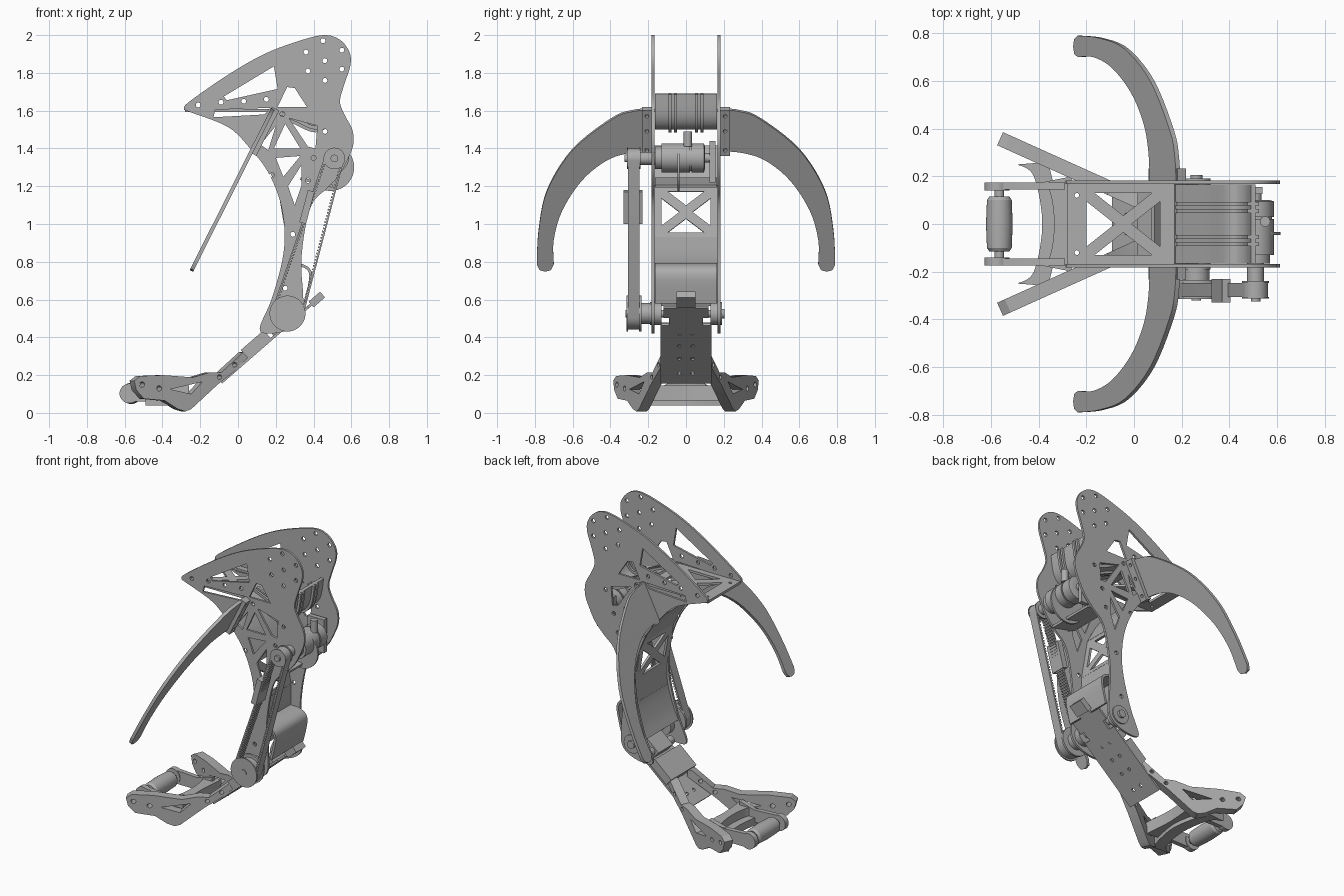
import bpy
import bmesh
from math import sin, cos, pi, acos, atan2
from mathutils import Matrix, Vector

cube = bpy.data.objects.get("Cube")
if cube:
    bpy.data.objects.remove(cube)

metal = bpy.data.materials.new("plain_grey")
metal.use_nodes = True
grey = (0.42, 0.42, 0.42, 1)
metal.diffuse_color = grey
metal.node_tree.nodes["Principled BSDF"].inputs["Base Color"].default_value = grey


def frame(origin, u, v):
    """Matrix taking flat (u, v) drawings into space, thickness along the normal."""
    u, v = Vector(u), Vector(v)
    w = u.cross(v).normalized()
    return Matrix.Translation(origin) @ Matrix((u, v, w)).transposed().to_4x4()


def side(y):
    return frame((0, y, 0), (1, 0, 0), (0, 0, 1))


def circle(x, z, r, count=16):
    return [(x + r * cos(2 * pi * i / count), z + r * sin(2 * pi * i / count)) for i in range(count)]


def smooth(points, steps=5, closed=True):
    """Catmull-Rom curve through the points."""
    n, out = len(points), []
    for i in range(n if closed else n - 1):
        pick = [(i + k) % n if closed else min(max(i + k, 0), n - 1) for k in (-1, 0, 1, 2)]
        a, b, c, d = (Vector(points[k]) for k in pick)
        for s in range(steps):
            t = s / steps
            p = b + (c - a) * t / 2 + (a - b * 2.5 + c * 2 - d / 2) * t**2 + (b * 3 - a - c * 3 + d) * t**3 / 2
            out.append(tuple(p))
    return out if closed else out + [tuple(points[-1])]


def finish(name, mesh, matrix=None):
    if matrix:
        mesh.transform(matrix)
    bm = bmesh.new()
    bm.from_mesh(mesh)
    bmesh.ops.remove_doubles(bm, verts=bm.verts, dist=0.0002)
    bmesh.ops.recalc_face_normals(bm, faces=bm.faces)
    bm.to_mesh(mesh)
    bm.free()
    mesh.materials.clear()
    mesh.materials.append(metal)
    obj = bpy.data.objects.new(name, mesh)
    bpy.context.collection.objects.link(obj)
    return obj


def plate(name, outline, thick, matrix, holes=()):
    """Flat filled shape with holes, given a thickness."""
    curve = bpy.data.curves.new(name + "_drawing", "CURVE")
    curve.dimensions, curve.fill_mode, curve.extrude = "2D", "BOTH", thick / 2
    for loop in [outline, *holes]:
        spline = curve.splines.new("POLY")
        spline.points.add(len(loop) - 1)
        for point, (u, v) in zip(spline.points, loop):
            point.co = (u, v, 0, 1)
        spline.use_cyclic_u = True
    helper = bpy.data.objects.new(name + "_drawing", curve)
    mesh = bpy.data.meshes.new_from_object(helper)
    bpy.data.objects.remove(helper)
    mesh.name = name
    return finish(name, mesh, matrix)


def sheet(name, path, thick, half_width, y=0):
    """Bent sheet following an x-z path, spanning y."""
    pts = [Vector(p) for p in path]
    left, right = [], []
    for i, p in enumerate(pts):
        d = (pts[min(i + 1, len(pts) - 1)] - pts[max(i - 1, 0)]).normalized()
        n = Vector((-d.y, d.x)) * thick / 2
        left.append(tuple(p + n))
        right.append(tuple(p - n))
    return plate(name, left + right[::-1], half_width * 2, side(y))


def rod(name, x, z, rings, count=32):
    """Turned part on a y axis; rings are (y, radius) pairs."""
    bm = bmesh.new()
    loops = [[bm.verts.new((u, y, v)) for u, v in circle(x, z, r, count)] for y, r in rings]
    for a, b in zip(loops, loops[1:]):
        for i in range(count):
            j = (i + 1) % count
            bm.faces.new((a[i], a[j], b[j], b[i]))
    bm.faces.new(loops[0])
    bm.faces.new(loops[-1])
    mesh = bpy.data.meshes.new(name)
    bm.to_mesh(mesh)
    bm.free()
    return finish(name, mesh)


def rect(u0, u1, v0, v1):
    return [(u0, v0), (u1, v0), (u1, v1), (u0, v1)]


def cross_windows(u0, u1, v0, v1, gap):
    """Four triangles that leave an X of bars."""
    u, v = (u0 + u1) / 2, (v0 + v1) / 2
    return [[(u0, v0 + gap), (u0, v1 - gap), (u - gap, v)], [(u1, v0 + gap), (u1, v1 - gap), (u + gap, v)],
            [(u0 + gap, v0), (u1 - gap, v0), (u, v - gap)], [(u0 + gap, v1), (u1 - gap, v1), (u, v + gap)]]


# Side frames
frame_outline = smooth([
    (-.285, 1.61), (-.255, 1.65), (-.045, 1.795), (.14, 1.9), (.325, 1.97), (.457, 2), (.54, 1.975),
    (.59, 1.91), (.595, 1.84), (.563, 1.74), (.54, 1.65), (.563, 1.58), (.605, 1.5), (.61, 1.42),
    (.58, 1.34), (.537, 1.26), (.473, 1.19), (.4, 1.12), (.36, 1), (.335, .8), (.345, .62), (.34, .5),
    (.27, .44), (.16, .42), (.115, .45), (.177, .6), (.235, .81), (.246, .97), (.22, 1.13), (.156, 1.28),
    (.06, 1.405), (-.055, 1.515), (-.26, 1.595)])
windows = [
    [(-.075, 1.675), (.19, 1.835), (.21, 1.715), (-.06, 1.655)],
    [(.26, 1.725), (.3, 1.72), (.365, 1.62), (.21, 1.62)],
    [(-.12, 1.605), (.17, 1.615), (.14, 1.58), (-.13, 1.565)],
    [(.27, 1.56), (.42, 1.52), (.41, 1.4), (.37, 1.41)],
    [(.25, 1.53), (.33, 1.4), (.19, 1.4)], [(.2, 1.52), (.12, 1.42), (.16, 1.39)],
    [(.2, 1.35), (.33, 1.36), (.24, 1.25)], [(.335, 1.31), (.335, 1.2), (.3, 1.1), (.265, 1.2)]]
bolt_spots = [
    (-.21, 1.63), (-.09, 1.645), (.03, 1.65), (.15, 1.66), (.36, 1.91), (.45, 1.97), (.55, 1.92),
    (.55, 1.82), (.46, 1.76), (.37, 1.81), (.46, 1.865), (.46, 1.49), (.4, 1.35), (.37, 1.23),
    (.18, 1.26), (.29, .945), (.25, .66), (.235, 1.582)]
bolt_holes = [circle(x, z, .013, 12) for x, z in bolt_spots]

# Side wings, drawn in a leaning plane
wing_top = [(.18, 1.61), (.28, 1.6), (.39, 1.56), (.6, 1.395), (.735, 1.18), (.78, .97), (.79, .79)]
wing_low = [(.7, .79), (.7, .92), (.655, 1.075), (.55, 1.235), (.42, 1.34), (.3, 1.38), (.18, 1.39)]
wing_end = [(.775, .76), (.745, .752), (.715, .76)]
wing_outline = smooth(wing_top, 5, False) + wing_end + smooth(wing_low, 5, False)
lean = .503

# Splayed foot plates
foot_outline = [
    (.04, .325), (.015, .32), (-.1, .215), (-.16, .215), (-.25, .188), (-.41, .2), (-.53, .195), (-.562, .17),
    (-.55, .12), (-.51, .075), (-.4, .065), (-.33, .02), (-.29, .008), (-.26, .02), (-.12, .15), (.045, .28)]
foot_holes = [[(-.37, .125), (-.2, .165), (-.26, .1)], circle(-.52, .15, .014), circle(-.43, .13, .014),
              circle(-.11, .19, .012), circle(-.03, .255, .012)]

for s, word in ((-1, "right"), (1, "left")):
    plate(word + "_side_frame", frame_outline, .014, side(s * .175), windows + bolt_holes)
    plate(word + "_wing", wing_outline, .02, frame((.18 - 1.6 * lean, 0, 0), (0, s, 0), (lean, 0, 1)))
    plate(word + "_wing_mount", rect(.182, .232, 1.37, 1.61), .04,
          frame((.195 - 1.6 * lean, 0, 0), (0, s, 0), (lean, 0, 1)),
          [circle(.207, z, .01) for z in (1.4, 1.5, 1.58)])
    splay = frame((0, s * .105, 0), (1, -.45 * s, 0), (0, 0, 1))
    plate(word + "_foot_plate", foot_outline, .06, splay, foot_holes)
    plate(word + "_toe_bar", [(-.6, .06), (-.58, .15), (-.4, .14), (-.29, .17), (-.29, .08), (-.4, .06)],
          .03, side(s * .16))
    rod(word + "_toe_lug", -.575, .103, [(s * .14, .052), (s * .175, .052)])
    rod(word + "_hinge_knob", .2, .45, [(s * .075, .028), (s * .13, .028)], 20)
    rod(word + "_hinge_boss", .262, .526, [(s * .13, .06), (s * .19, .06), (s * .19, .025), (s * .205, .025)])

# Webs between the side frames
plate("top_web", rect(-.28, .17, -.17, .17), .016, frame((0, 0, 1.6), (1, 0, 0), (0, 1, 0)),
      cross_windows(-.2, .11, -.13, .13, .035) + [circle(-.24, y, .01) for y in (-.12, .12)])
plate("window_web", rect(-.168, .168, .93, 1.2), .015,
      frame((.262 + .93 * .17, 0, 0), (0, 1, 0), (-.17, 0, 1)), cross_windows(-.13, .13, .955, 1.17, .035))
sheet("upper_web", smooth([(.08, 1.41), (.15, 1.32), (.216, 1.2)], 5, False), .015, .168)
sheet("lower_web", smooth([(.262, .93), (.26, .8), (.22, .66), (.18, .57)], 5, False), .015, .168)
sheet("rear_cover", smooth([(.25, .785), (.34, .78), (.385, .73), (.355, .58)], 5, False), .015, .165)

# Ribbed cradle above the motor
cradle = smooth([(.17, 1.61), (.3, 1.555), (.41, 1.51), (.475, 1.56), (.5, 1.69)], 5, False)
sheet("cradle", cradle, .02, .165)
for y in (-.085, -.055, .055, .085):
    sheet("cradle_rib", cradle, .05, .008, y)

# Motor and its fittings
rod("motor", .51, 1.35, [(-.165, .06), (-.13, .06), (-.13, .077), (.02, .077), (.02, .07), (.03, .07),
                         (.03, .077), (.095, .077), (.1, .06), (.1, .025), (.13, .025)])
plate("motor_disc", circle(.49, 1.3, .125, 40), .012, side(-.04))
plate("motor_peg", circle(.55, .01, .022), .08, frame((0, 0, 1.45), (1, 0, 0), (0, 1, 0)))
sheet("motor_shelf", [(.33, 1.24), (.5, 1.2)], .015, .165)
plate("motor_bracket", rect(.42, .54, 1.22, 1.44), .03, side(.14), [circle(.48, z, .012) for z in (1.26, 1.4)])

# Belt drive
low, high = Vector((.262, .526)), Vector((.51, 1.347))


def belt_loop(r_low, r_high, teeth=0):
    gap = high - low
    a, b = atan2(gap.y, gap.x), acos((r_low - r_high) / gap.length)
    arc = [low + Vector((cos(t), sin(t))) * r_low for t in (a + b + (2 * pi - 2 * b) * i / 20 for i in range(21))]
    arc2 = [high + Vector((cos(t), sin(t))) * r_high for t in (a - b + 2 * b * i / 20 for i in range(21))]

    def run(p, q):
        d = (q - p).normalized()
        n = Vector((-d.y, d.x)) * .009
        return [p.lerp(q, (i + k) / teeth) + n * h for i in range(1, teeth - 1)
                for k, h in ((0, 0), (0, 1), (.5, 1), (.5, 0))]
    return [tuple(p) for p in arc + run(arc[-1], arc2[0]) + arc2 + run(arc2[-1], arc[0])]


plate("drive_belt", belt_loop(.084, .052), .06, side(-.277), [belt_loop(.076, .044, 50)])
rod("large_pulley", *low, [(-.32, .02), (-.315, .02), (-.315, .095), (-.306, .095), (-.306, .074), (-.248, .074),
                           (-.248, .095), (-.235, .095), (-.235, .055), (-.18, .055)], 40)
rod("small_pulley", *high, [(-.325, .02), (-.312, .02), (-.312, .057), (-.306, .057), (-.306, .042),
                            (-.248, .042), (-.248, .057), (-.24, .057), (-.24, .035), (-.16, .035)])
rod("hinge_axle", *low, [(-.2, .02), (.2, .02)], 20)
plate("belt_tensioner", [(.325, 1.01), (.36, 1), (.405, 1.17), (.37, 1.18)], .1, side(-.28))

# Ankle plate and block, drawn along the slope
slope = frame((.44, 0, .62), (-.755, 0, -.656), (0, 1, 0))
half = [(0, .045), (.09, .045), (.09, .12), (.17, .12), (.17, .09), (.23, .09), (.23, .135), (.7, .135)]
plate("ankle_plate", half + [(u, -v) for u, v in half[::-1]], .014, slope,
      [circle(u, v, .011, 12) for u in (.3, .4, .5, .62) for v in (-.035, .035)])
plate("ankle_tongue", rect(-.01, .07, -.05, .05), .04, slope)
lift = Matrix.Translation((-.02, 0, .025))
plate("ankle_block", rect(.35, .51, -.132, .132), .06, lift @ slope)
plate("hinge_block", rect(.17, .33, -.075, .075), .07, lift @ slope)

# Foot cross pieces and toe roller
flat = frame((0, 0, .105), (1, 0, 0), (0, 1, 0))
inner = smooth([(-.41, .17), (-.355, .14), (-.335, 0), (-.355, -.14), (-.41, -.17)], 5, False)
outer = smooth([(-.26, -.2), (-.275, 0), (-.26, .2)], 5, False)
plate("heel_bar", inner + outer, .08, flat)
band = smooth([(-.49, .25), (-.42, .2), (-.385, 0), (-.42, -.2), (-.49, -.25)], 5, False)
band_back = smooth([(-.36, -.26), (-.31, 0), (-.36, .26)], 5, False)
plate("heel_band", band + band_back, .05, Matrix.Translation((0, 0, -.04)) @ flat)
rod("toe_roller", -.565, .103, [(-.15, .02), (-.115, .02), (-.115, .042), (-.1, .052), (0, .056),
                                (.1, .052), (.115, .042), (.115, .02), (.15, .02)])

# Smooth the rounded walls and keep the edges crisp
for obj in bpy.context.scene.objects:
    if obj.type == "MESH":
        obj.select_set(True)
        bpy.context.view_layer.objects.active = obj
bpy.ops.object.shade_smooth_by_angle(angle=pi / 6)
